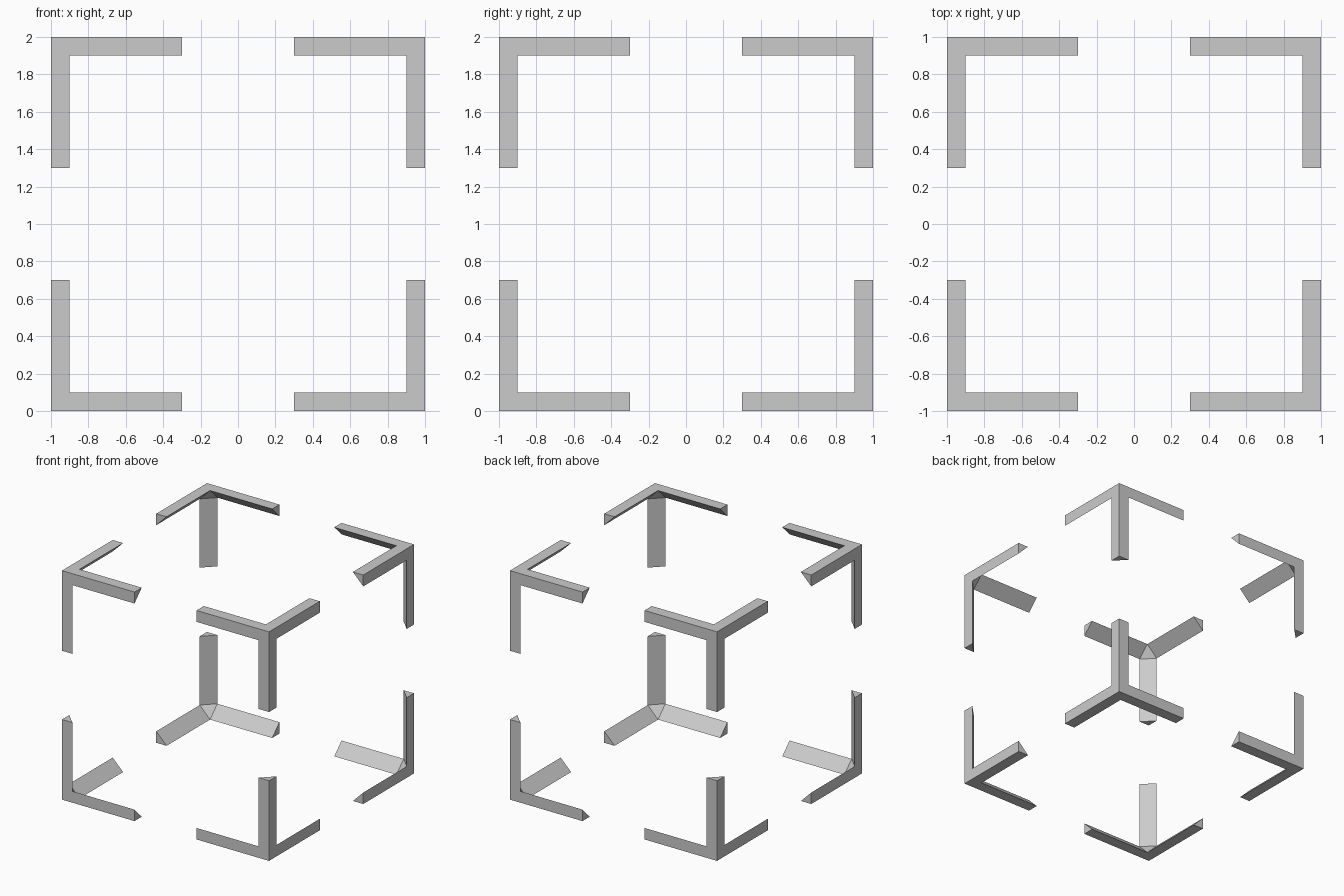
import bpy, bmesh
from mathutils import Vector

if "Cube" in bpy.data.objects:
    bpy.data.objects.remove(bpy.data.objects["Cube"])

HALF, ARM, W = 1.0, 0.7, 0.1   # half cube size, arm length, arm width


def bracket(name, sx, sy, sz):
    """Three triangular-section arms meeting at one cube corner."""
    bm = bmesh.new()
    signs = (sx, sy, sz)

    def face(i, pts):
        # pts are distances inward from the corner, axes rotated to start at i
        vs = []
        for p in pts:
            co = Vector()
            for k in range(3):
                a = (i + k) % 3
                co[a] = signs[a] * (HALF - p[k])
            co.z += HALF
            vs.append(bm.verts.new(co))
        bm.faces.new(vs)

    for i in range(3):
        # L-shaped outer face
        face(i, [(0, 0, 0), (ARM, 0, 0), (ARM, W, 0), (W, W, 0), (W, ARM, 0), (0, ARM, 0)])
        # sloped inner face of the arm
        face(i, [(W, W, 0), (ARM, W, 0), (ARM, 0, W), (W, 0, W)])
        # arm end
        face(i, [(ARM, 0, 0), (ARM, W, 0), (ARM, 0, W)])
    # small inner corner facet
    face(0, [(W, W, 0), (0, W, W), (W, 0, W)])

    bmesh.ops.remove_doubles(bm, verts=bm.verts, dist=1e-4)
    bmesh.ops.recalc_face_normals(bm, faces=bm.faces)
    me = bpy.data.meshes.new(name)
    bm.to_mesh(me)
    bm.free()
    bpy.context.collection.objects.link(bpy.data.objects.new(name, me))


# one bracket at each of the eight cube corners
for sz, v in ((-1, "bottom"), (1, "top")):
    for sy, d in ((-1, "front"), (1, "back")):
        for sx, h in ((-1, "left"), (1, "right")):
            bracket(f"corner_bracket_{v}_{d}_{h}", sx, sy, sz)
